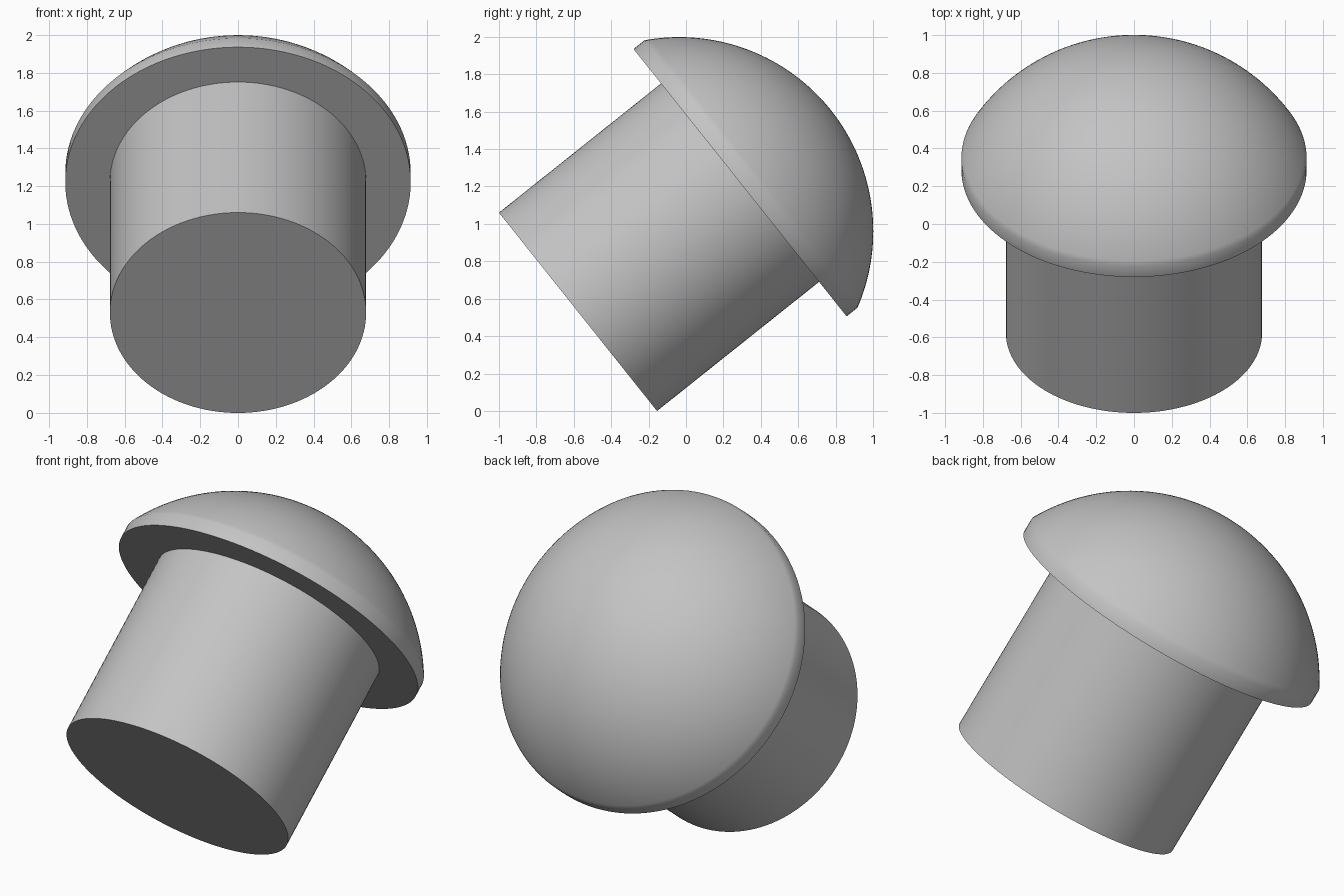
import bpy
import bmesh
import math

cube = bpy.data.objects.get("Cube")
if cube:
    bpy.data.objects.remove(cube, do_unlink=True)

SEGMENTS = 128
TILT = -0.898                  # leans the whole body toward the back
BASE = (0, -0.5775, 0.53)      # centre of the stem's free end

grey = bpy.data.materials.new("plain grey")
grey.use_nodes = True
colour = (0.55, 0.55, 0.55, 1)
grey.diffuse_color = colour
grey.node_tree.nodes["Principled BSDF"].inputs["Base Color"].default_value = colour


def lathe(name, profile):
    """Spin a (radius, height) profile about its axis and tilt it into place."""
    bm = bmesh.new()
    verts = [bm.verts.new((r, 0, h)) for r, h in profile]
    edges = [bm.edges.new(pair) for pair in zip(verts, verts[1:])]
    bmesh.ops.spin(bm, geom=verts + edges, cent=(0, 0, 0), axis=(0, 0, 1),
                   angle=math.tau, steps=SEGMENTS)
    bmesh.ops.remove_doubles(bm, verts=bm.verts, dist=0.0005)
    bmesh.ops.recalc_face_normals(bm, faces=bm.faces)
    mesh = bpy.data.meshes.new(name)
    bm.to_mesh(mesh)
    bm.free()
    mesh.materials.append(grey)
    obj = bpy.data.objects.new(name, mesh)
    bpy.context.collection.objects.link(obj)
    obj.location = BASE
    obj.rotation_euler.x = TILT
    bpy.ops.object.select_all(action="DESELECT")
    obj.select_set(True)
    bpy.context.view_layer.objects.active = obj
    bpy.ops.object.shade_smooth_by_angle(angle=math.radians(32))
    return obj


# Stem: plain closed cylinder reaching the underside of the cap
CAP_HEIGHT = 1.108
STEM_RADIUS = 0.678
lathe("stem", [(0, 0), (STEM_RADIUS, 0), (STEM_RADIUS, CAP_HEIGHT)])

# Cap: flat underside, short straight rim, then a spherical dome
RIM_RADIUS = 0.914
DOME_RADIUS = 1.0375
DOME_CENTRE = 0.692
RINGS = 40
start = math.acos(RIM_RADIUS / DOME_RADIUS)
dome = []
for i in range(RINGS + 1):
    a = start + (math.pi / 2 - start) * i / RINGS
    dome.append((DOME_RADIUS * math.cos(a), DOME_CENTRE + DOME_RADIUS * math.sin(a)))
lathe("domed_cap", [(0, CAP_HEIGHT), (RIM_RADIUS, CAP_HEIGHT)] + dome)
